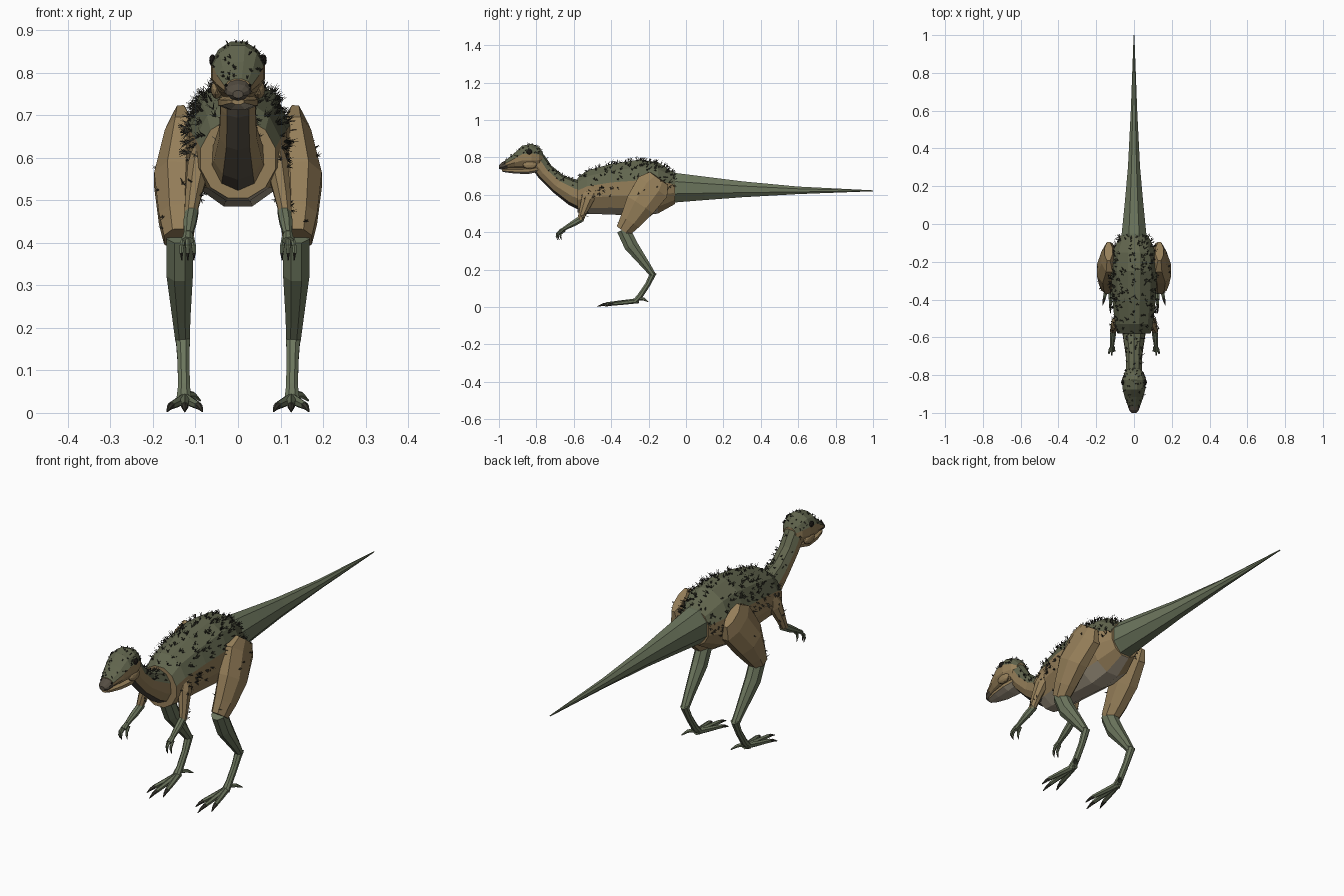
import bpy, bmesh, math, random
from mathutils import Vector

random.seed(4)


def mat(name, r, g, b):
    m = bpy.data.materials.new(name)
    m.diffuse_color = (r, g, b, 1)
    return m


OLIVE = mat("olive", 0.12, 0.13, 0.075)
TAN = mat("tan", 0.30, 0.21, 0.10)
PALE = mat("pale", 0.40, 0.34, 0.25)
GREEN = mat("scale_green", 0.15, 0.18, 0.11)
DARK = mat("dark", 0.04, 0.038, 0.028)
BEAK = mat("beak", 0.09, 0.075, 0.055)
EYE = mat("eye", 0.012, 0.01, 0.008)


def add_object(name, bm, mats):
    me = bpy.data.meshes.new(name)
    bm.to_mesh(me)
    bm.free()
    for m in mats:
        me.materials.append(m)
    ob = bpy.data.objects.new(name, me)
    bpy.context.collection.objects.link(ob)
    return ob


def loft(name, rings, mats, n=8, upright=False, bands=(0.45, -0.6)):
    """Faceted tube through rings (x, y, z, half width, half depth)."""
    bm = bmesh.new()
    pts = [Vector(r[:3]) for r in rings]
    loops = []
    for i, r in enumerate(rings):
        t = (pts[min(i + 1, len(pts) - 1)] - pts[max(i - 1, 0)]).normalized()
        u = Vector((1, 0, 0))
        u = (u - t * u.dot(t)).normalized()
        v = Vector((0, 0, 1)) if upright else t.cross(u)
        k = 1 / math.cos(math.pi / n)
        loop = []
        for j in range(n):
            a = 2 * math.pi * (j + 0.5) / n
            loop.append(bm.verts.new(pts[i] + u * r[3] * k * math.cos(a) + v * r[4] * k * math.sin(a)))
        loops.append(loop)
    for a, b in zip(loops, loops[1:]):
        for j in range(n):
            bm.faces.new((a[j], a[(j + 1) % n], b[(j + 1) % n], b[j]))
    bm.faces.new(loops[0])
    bm.faces.new(loops[-1])
    bmesh.ops.recalc_face_normals(bm, faces=bm.faces)
    # colour by facing: back, flank, belly
    if len(mats) == 3:
        for f in bm.faces:
            f.normal_update()
            f.material_index = 0 if f.normal.z > bands[0] else (2 if f.normal.z < bands[1] else 1)
    return add_object(name, bm, mats)


def profile(rows):
    """Rows (y, top, bottom, half width) to upright rings."""
    return [(0, y, (t + b) / 2, w, (t - b) / 2) for y, t, b, w in rows]


def ball(name, loc, scale, m, sub=2):
    bm = bmesh.new()
    bmesh.ops.create_icosphere(bm, subdivisions=sub, radius=1)
    for v in bm.verts:
        v.co = Vector([c * s + p for c, s, p in zip(v.co, scale, loc)])
    return add_object(name, bm, [m])


def quills(name, ob, count, minz, length):
    """Tufts of thin spikes scattered over the upward-facing faces."""
    bm = bmesh.new()
    faces = [p for p in ob.data.polygons if p.normal.z > minz and len(p.vertices) == 4]
    for p in random.choices(faces, [f.area for f in faces], k=count):
        a, b, c, d = [ob.data.vertices[i].co for i in p.vertices]
        s, t = random.random(), random.random()
        root = a.lerp(b, s).lerp(d.lerp(c, s), t)
        for _ in range(6):
            way = p.normal + Vector([random.uniform(-0.7, 0.7) for _ in range(3)]) + Vector((0, 0.35, 0))
            way.normalize()
            side = way.orthogonal().normalized() * 0.0016
            other = way.cross(side)
            base = root - way * 0.003
            ring = [bm.verts.new(base + o) for o in (side, other - side * 0.6, -other - side * 0.6)]
            tip = bm.verts.new(base + way * length * random.uniform(0.6, 1.1))
            for k in range(3):
                bm.faces.new((ring[k], ring[(k + 1) % 3], tip))
    return add_object(name, bm, [DARK])


# torso, tail, neck
body = loft("torso", profile([
    (-0.58, 0.69, 0.505, 0.088), (-0.53, 0.73, 0.498, 0.10), (-0.40, 0.765, 0.495, 0.115),
    (-0.25, 0.788, 0.485, 0.123), (-0.15, 0.775, 0.50, 0.115), (-0.06, 0.715, 0.55, 0.075)]),
    [OLIVE, TAN, PALE], 12, True, (0.2, -0.75))
loft("tail", profile([
    (-0.10, 0.715, 0.55, 0.07), (-0.05, 0.716, 0.560, 0.065), (0.1, 0.697, 0.572, 0.05),
    (0.3, 0.672, 0.587, 0.032), (0.6, 0.644, 0.604, 0.017), (1.0, 0.624, 0.619, 0.002)]),
    [GREEN], 8, True)
neck = loft("neck", [
    (0, -0.54, 0.595, 0.065, 0.08), (0, -0.60, 0.612, 0.057, 0.067), (0, -0.685, 0.66, 0.044, 0.05),
    (0, -0.755, 0.725, 0.041, 0.045), (0, -0.80, 0.79, 0.042, 0.045)],
    [OLIVE, TAN, BEAK], 10, False, (0.3, -0.5))

# head, beak, jaw
head = loft("head", profile([
    (-0.765, 0.825, 0.77, 0.03), (-0.785, 0.855, 0.745, 0.05), (-0.825, 0.873, 0.732, 0.063),
    (-0.875, 0.863, 0.738, 0.060), (-0.915, 0.825, 0.742, 0.050), (-0.965, 0.785, 0.742, 0.032)]),
    [OLIVE, TAN, TAN], 12, True, (0.25, -0.7))
loft("beak", profile([(-0.955, 0.787, 0.739, 0.033), (-0.985, 0.772, 0.735, 0.026),
                      (-1.0, 0.758, 0.740, 0.012)]), [BEAK], 10, True)
loft("lower_jaw", profile([
    (-0.79, 0.755, 0.722, 0.035), (-0.84, 0.748, 0.712, 0.047), (-0.91, 0.745, 0.713, 0.039),
    (-0.965, 0.742, 0.72, 0.025), (-0.985, 0.738, 0.725, 0.014)]), [TAN, TAN, PALE], 8, True)

for s, tag in ((1, "left"), (-1, "right")):
    def limb(name, rings, mats, n=8):
        return loft(f"{tag}_{name}", [(x * s, y, z, a, b) for x, y, z, a, b in rings], mats, n)

    # face details
    ball(f"{tag}_eye", (0.060 * s, -0.838, 0.829), (0.008, 0.015, 0.014), EYE)
    ball(f"{tag}_cheek", (0.050 * s, -0.835, 0.760), (0.014, 0.038, 0.022), TAN)
    ball(f"{tag}_nostril", (0.028 * s, -0.968, 0.770), (0.004, 0.006, 0.004), EYE, 1)

    # hind leg
    thigh = limb("thigh", [
        (0.135, -0.145, 0.688, 0.02, 0.06), (0.13, -0.178, 0.642, 0.042, 0.093),
        (0.144, -0.245, 0.545, 0.053, 0.082), (0.143, -0.30, 0.458, 0.043, 0.057),
        (0.14, -0.335, 0.408, 0.034, 0.042)], [TAN])
    limb("shin", [
        (0.137, -0.335, 0.415, 0.031, 0.036), (0.137, -0.295, 0.33, 0.031, 0.037),
        (0.133, -0.215, 0.225, 0.021, 0.023), (0.13, -0.175, 0.17, 0.017, 0.015)], [GREEN])
    limb("metatarsal", [
        (0.13, -0.173, 0.185, 0.017, 0.017), (0.128, -0.205, 0.12, 0.014, 0.014),
        (0.127, -0.245, 0.06, 0.014, 0.015), (0.127, -0.275, 0.028, 0.018, 0.013)], [GREEN])
    for i, (dx, reach) in enumerate(((-0.04, 0.17), (0, 0.21), (0.04, 0.17))):
        at = lambda f, z, r: (0.125 + dx * f, -0.255 - reach * f, z, r, r)
        limb(f"toe_{i}", [at(0, 0.034, 0.012), at(0.45, 0.024, 0.010), at(0.8, 0.017, 0.008)], [GREEN], 6)
        limb(f"toe_claw_{i}", [at(0.77, 0.017, 0.008), at(0.9, 0.013, 0.006), at(1.04, 0.003, 0.0015)], [DARK], 6)
    # rear toe points to the same side on both feet
    hx = 0.127 * s
    loft(f"{tag}_rear_toe", [(hx, -0.25, 0.045, 0.009, 0.009), (hx + 0.022, -0.225, 0.042, 0.006, 0.007),
                             (hx + 0.038, -0.203, 0.029, 0.002, 0.002)], [GREEN], 6)

    # arm and hand
    arm = limb("upper_arm", [
        (0.085, -0.50, 0.625, 0.018, 0.03), (0.092, -0.525, 0.58, 0.026, 0.034),
        (0.105, -0.55, 0.51, 0.019, 0.022), (0.112, -0.565, 0.465, 0.014, 0.016)], [TAN])
    limb("forearm", [
        (0.108, -0.555, 0.475, 0.015, 0.018), (0.113, -0.60, 0.448, 0.015, 0.016),
        (0.117, -0.65, 0.420, 0.010, 0.010)], [GREEN])
    limb("palm", [(0.117, -0.643, 0.423, 0.010, 0.010), (0.118, -0.675, 0.405, 0.013, 0.009)], [GREEN])
    for i, (dx, dy) in enumerate(((-0.010, 0.02), (0, 0), (0.010, 0.008))):
        x, y = 0.118 + dx, -0.668 + dy
        limb(f"finger_{i}", [(x, y, 0.41, 0.005, 0.006), (x + dx * 0.4, y - 0.022, 0.392, 0.005, 0.005),
                             (x + dx * 0.5, y - 0.024, 0.375, 0.004, 0.004)], [GREEN], 6)
        limb(f"finger_claw_{i}", [(x + dx * 0.5, y - 0.024, 0.378, 0.004, 0.004),
                                  (x + dx * 0.4, y - 0.018, 0.358, 0.001, 0.001)], [DARK], 6)
    quills(f"{tag}_thigh_quills", thigh, 12, -0.1, 0.018)
    quills(f"{tag}_arm_quills", arm, 14, -0.6, 0.018)

# bristly coat
quills("back_quills", body, 230, -0.1, 0.028)
quills("neck_quills", neck, 45, 0.1, 0.02)
quills("crown_quills", head, 55, 0.3, 0.014)
